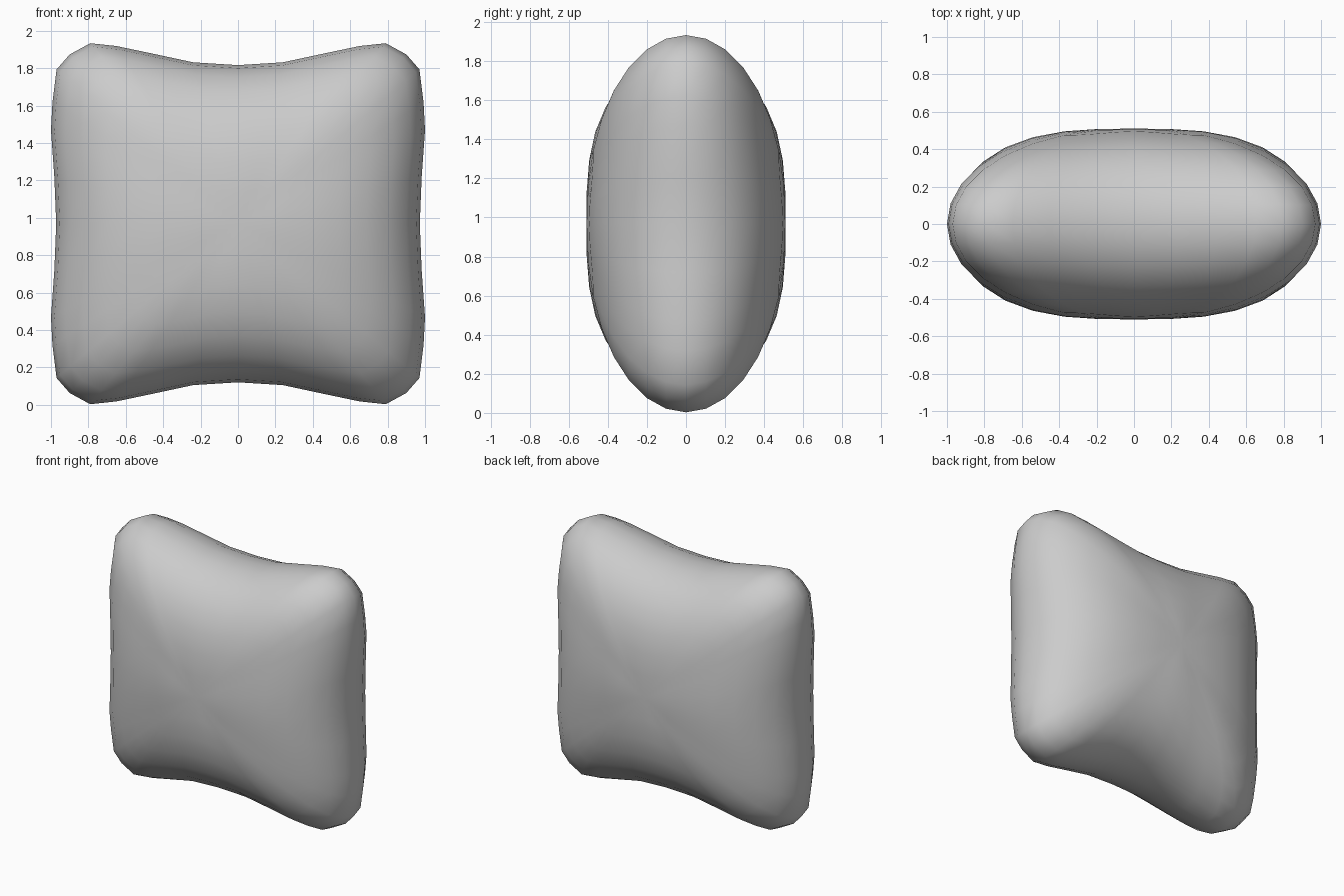
import bpy, bmesh, math

if "Cube" in bpy.data.objects:
    bpy.data.objects.remove(bpy.data.objects["Cube"])

# Quarter outline of the cushion seam, (x, z from centre), side to top
quarter = [(0.972, 0), (0.982, 0.25), (1.0, 0.5), (0.992, 0.65), (0.97, 0.825),
           (0.9, 0.905), (0.79, 0.965), (0.65, 0.95), (0.45, 0.908),
           (0.24, 0.863), (0, 0.848)]
CENTRE_Z, HALF_DEPTH, RINGS = 0.968, 0.51, 16

# Mirror the quarter into a full closed loop
half = quarter + [(-x, z) for x, z in quarter[-2::-1]]
outline = half + [(x, -z) for x, z in half[-2:0:-1]]


def plump(x, z, t):
    """Depth of the stuffing at fraction t of the way out to the seam."""
    power = 3.0 - 0.9 * math.sin(2 * math.atan2(z, x)) ** 2
    return HALF_DEPTH * math.sqrt(max(0, 1 - t ** power))


# Rings running from the front pole, over the seam, to the back pole
bm = bmesh.new()
front = bm.verts.new((0, -HALF_DEPTH, CENTRE_Z))
back = bm.verts.new((0, HALF_DEPTH, CENTRE_Z))
rings = []
for i in range(1, RINGS):
    phi = math.pi * i / RINGS
    t = math.sin(phi)
    side = 0 if i == RINGS // 2 else (-1 if i < RINGS / 2 else 1)
    rings.append([bm.verts.new((x * t, side * plump(x, z, t), CENTRE_Z + z * t))
                  for x, z in outline])

n = len(outline)
for k in range(n):
    j = (k + 1) % n
    bm.faces.new((front, rings[0][k], rings[0][j]))
    bm.faces.new((back, rings[-1][j], rings[-1][k]))
    for a, b in zip(rings, rings[1:]):
        bm.faces.new((a[k], b[k], b[j], a[j]))
bmesh.ops.recalc_face_normals(bm, faces=bm.faces)
for f in bm.faces:
    f.smooth = True

# Cushion object
mesh = bpy.data.meshes.new("cushion")
bm.to_mesh(mesh)
bm.free()
bpy.context.collection.objects.link(bpy.data.objects.new("cushion", mesh))
